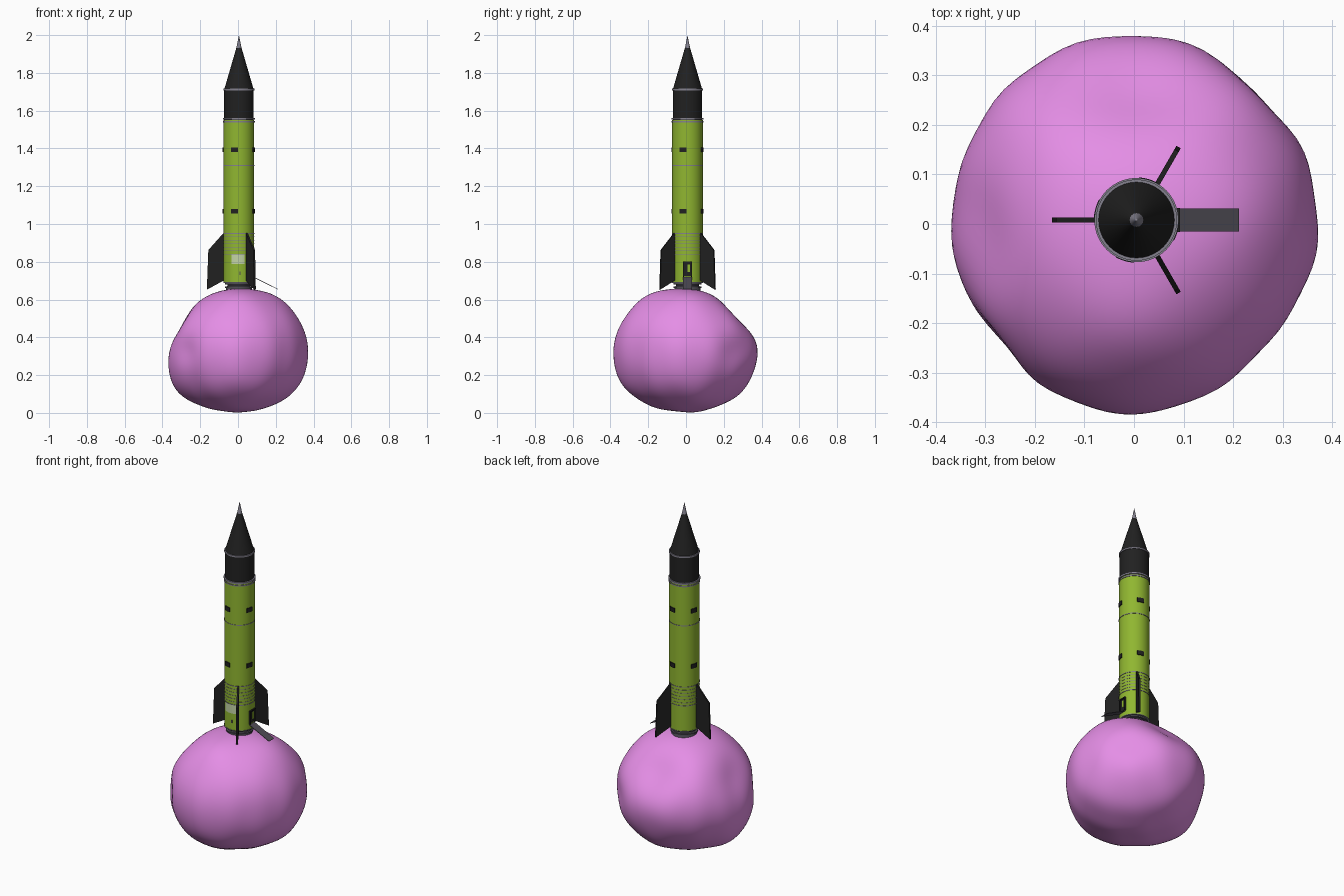
import bpy, bmesh, math
from mathutils import Vector, Matrix

cube = bpy.data.objects.get("Cube")
if cube:
    bpy.data.objects.remove(cube, do_unlink=True)

CX, CY = 0.005, 0.008   # rocket axis
R = 0.081               # hull radius


def material(name, rgb):
    m = bpy.data.materials.new(name)
    m.use_nodes = True
    m.diffuse_color = (*rgb, 1)
    m.node_tree.nodes["Principled BSDF"].inputs["Base Color"].default_value = (*rgb, 1)
    return m


PINK = material("pink rock", (0.78, 0.27, 0.79))
GREEN = material("hull green", (0.28, 0.47, 0.03))
BLACK = material("matte black", (0.015, 0.015, 0.015))
GREY = material("ring grey", (0.23, 0.22, 0.27))
DARK = material("dark metal", (0.08, 0.073, 0.092))
PALE = material("pale panel", (0.55, 0.66, 0.38))


def finish(name, bm, mat, smooth=True):
    bmesh.ops.recalc_face_normals(bm, faces=bm.faces)
    me = bpy.data.meshes.new(name)
    bm.to_mesh(me)
    bm.free()
    me.materials.append(mat)
    ob = bpy.data.objects.new(name, me)
    bpy.context.collection.objects.link(ob)
    if smooth:
        bpy.ops.object.select_all(action="DESELECT")
        ob.select_set(True)
        bpy.context.view_layer.objects.active = ob
        bpy.ops.object.shade_smooth_by_angle(angle=math.radians(35))


def lathe(name, profile, mat, segs=40):
    """Spin (radius, height) points around the rocket axis."""
    bm = bmesh.new()
    vs = [bm.verts.new((CX + r, CY, z)) for r, z in profile]
    edges = [bm.edges.new(p) for p in zip(vs, vs[1:])]
    bmesh.ops.spin(bm, geom=vs + edges, cent=(CX, CY, 0), axis=(0, 0, 1),
                   angle=math.tau, steps=segs, use_duplicate=False)
    bmesh.ops.remove_doubles(bm, verts=bm.verts, dist=1e-5)
    finish(name, bm, mat)


def band(name, z, h, r, mat=GREY):
    lathe(name, [(0.06, z), (r, z), (r, z + h), (0.06, z + h), (0.06, z)], mat)


def around(deg):
    return Matrix.Translation((CX, CY, 0)) @ Matrix.Rotation(math.radians(deg), 4, "Z")


def box(name, loc, size, mat, tilt=0):
    """Box placed relative to the rocket axis, tilted outward and down."""
    bm = bmesh.new()
    bmesh.ops.create_cube(bm, size=1, matrix=Matrix.Diagonal((*size, 1)))
    bm.transform(around(0) @ Matrix.Translation(loc) @ Matrix.Rotation(tilt, 4, "Y"))
    finish(name, bm, mat, False)


def curved_plate(name, deg, width, z0, z1, r, mat, steps=6):
    """Thin plate that follows the hull."""
    bm = bmesh.new()
    rows = []
    for i in range(steps + 1):
        a = (i / steps - 0.5) * width / r
        rows.append([bm.verts.new((q * math.cos(a), q * math.sin(a), z))
                     for q, z in ((R - .002, z0), (r, z0), (r, z1), (R - .002, z1))])
    for a, b in zip(rows, rows[1:]):
        for k in range(4):
            bm.faces.new((a[k], a[(k + 1) % 4], b[(k + 1) % 4], b[k]))
    bm.faces.new(rows[0])
    bm.faces.new(rows[-1])
    bm.transform(around(deg))
    finish(name, bm, mat, False)


# Lumpy asteroid: ellipsoid with swellings and dents (direction, amount, width)
LUMPS = [
    ((-.84, 0, .42), -.1, .42), ((.54, 0, .85), .04, .35), ((.8, 0, -.6), .04, .4),
    ((-.8, 0, -.62), .09, .4), ((0, -.5, .85), .05, .35), ((0, -.8, -.6), .05, .4),
    ((0, .74, .6), -.13, .4), ((0, .75, -.65), .02, .35), ((.68, .7, 0), -.05, .25),
    ((-.15, .98, .05), .015, .3), ((-.75, -.6, 0), -.05, .25), ((.73, -.63, 0), -.03, .4),
    ((-.4, -.4, -.8), .02, .4), ((.4, .4, -.85), .02, .4),
]
bm = bmesh.new()
bmesh.ops.create_icosphere(bm, subdivisions=5, radius=1)
for v in bm.verts:
    d = v.co.normalized()
    f = 1 + sum(a * math.exp(-(d.angle(Vector(c)) / w) ** 2) for c, a, w in LUMPS)
    # finer bumps that fade out towards the smooth top
    f += .008 * math.sin(9 * d.x + 2) * math.sin(11 * d.y) * (1 - max(d.z, 0))
    v.co = Vector((d.x * .37, d.y * .38, d.z * .325)) * f
    v.co.z = max(v.co.z + .33, 0)
finish("asteroid", bm, PINK)

# Hull, nose and engine
lathe("hull", [(0, .69), (R, .69), (R, 1.55), (0, 1.55)], GREEN)
lathe("upper_stage", [(0, 1.55), (.078, 1.55), (.078, 1.71), (0, 1.71)], BLACK)
lathe("nose_cone", [(0, 1.71), (.077, 1.715), (.045, 1.825), (.013, 1.935), (0, 1.935)], BLACK)
lathe("nose_tip", [(.014, 1.932), (.011, 1.945), (.003, 1.985), (0, 2)], GREY, 16)
lathe("engine", [(0, .69), (.066, .69), (.06, .675), (.068, .66), (.07, .64), (0, .64)], DARK)
band("engine_ring_upper", .68, .008, .073, DARK)
band("engine_ring_lower", .662, .007, .073, DARK)

# Grey rings around the hull
band("nose_ring", 1.708, .009, .082)
band("stage_ring_upper", 1.552, .01, .085)
band("stage_ring_lower", 1.538, .007, .084)
for i, z in enumerate((.688, .838, .948, 1.308)):
    band(f"hull_ring_{i}", z, .004, R + .002)
for i in range(5):
    band(f"fine_ring_{i}", .856 + i * .0185, .0025, R + .0012)

# Windows in two rows
for row, z in enumerate((1.068, 1.393)):
    for k in range(4):
        curved_plate(f"window_{row}_{k}", 90 * k - 16, .038, z - .0125, z + .0125, R + .005, BLACK)

# Fins
FIN = [(.07, .96), (.082, .952), (.162, .862), (.17, .652), (.082, .70), (.07, .70)]
for k, deg in enumerate((60, 180, 300)):
    bm = bmesh.new()
    face = bm.faces.new([bm.verts.new((r, -.005, z)) for r, z in FIN])
    ext = bmesh.ops.extrude_face_region(bm, geom=[face])
    bmesh.ops.translate(bm, vec=(0, .01, 0),
                        verts=[g for g in ext["geom"] if isinstance(g, bmesh.types.BMVert)])
    bm.transform(around(deg))
    finish(f"fin_{k}", bm, BLACK, False)

# Front panel and small marker
curved_plate("front_panel", -94, .073, .788, .84, R + .0015, PALE)
curved_plate("front_marker", -86, .006, .731, .748, R + .0015, DARK)

# Doorway with frame, and the boarding ramp
curved_plate("doorway", 0, .04, .725, .798, R + .0015, BLACK)
for s in (-1, 1):
    box(f"door_post_{s}", (R + .002, s * .022, .76), (.008, .005, .08), BLACK)
box("door_lintel", (R + .003, 0, .798), (.008, .049, .006), BLACK)
box("door_light", (R + .0015, .006, .765), (.003, .014, .04), GREEN)
box("ramp", (.143, 0, .686), (.142, .047, .003), DARK, math.atan2(.062, .125))
